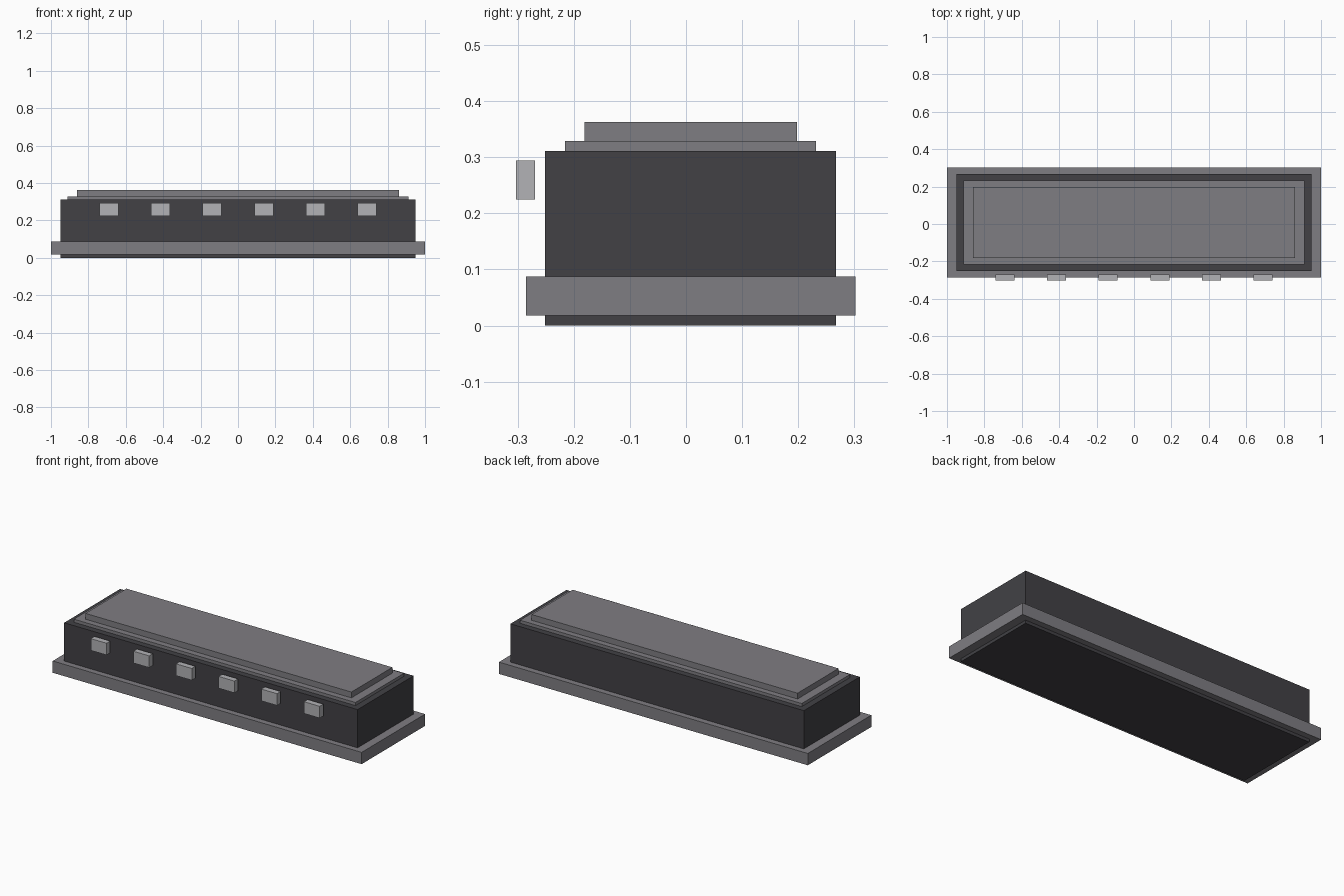
import bpy

# Remove the default cube
cube = bpy.data.objects.get("Cube")
if cube:
    bpy.data.objects.remove(cube, do_unlink=True)


def material(name, color):
    mat = bpy.data.materials.new(name)
    mat.use_nodes = True
    mat.diffuse_color = (*color, 1)
    bsdf = next(n for n in mat.node_tree.nodes if n.type == 'BSDF_PRINCIPLED')
    bsdf.inputs["Base Color"].default_value = (*color, 1)
    return mat


def box(name, mat, x, y, z):
    """Box between (min, max) pairs on each axis."""
    spans = (x, y, z)
    bpy.ops.mesh.primitive_cube_add(size=1)
    obj = bpy.context.object
    obj.name = name
    centre = [(a + b) / 2 for a, b in spans]
    for v in obj.data.vertices:
        v.co = [v.co[i] * (spans[i][1] - spans[i][0]) for i in range(3)]
    obj.location = centre
    obj.data.materials.append(mat)
    return obj


dark = material("dark grey", (0.054, 0.053, 0.06))
mid = material("mid grey", (0.212, 0.206, 0.225))
light = material("light grey", (0.445, 0.445, 0.465))

# Main block with its surrounding base band
box("main_body", dark, (-0.95, 0.95), (-0.251, 0.267), (0, 0.311))
box("base_band", mid, (-1, 1), (-0.285, 0.302), (0.018, 0.087))

# Stepped roof
box("lower_roof", mid, (-0.912, 0.912), (-0.216, 0.232), (0.311, 0.329))
box("upper_roof", mid, (-0.861, 0.861), (-0.181, 0.198), (0.329, 0.363))

# Row of small blocks standing just clear of the front wall
for i in range(6):
    cx = (i - 2.5) * 0.276
    box(f"front_block_{i + 1}", light, (cx - 0.051, cx + 0.051),
        (-0.303, -0.269), (0.225, 0.294))
